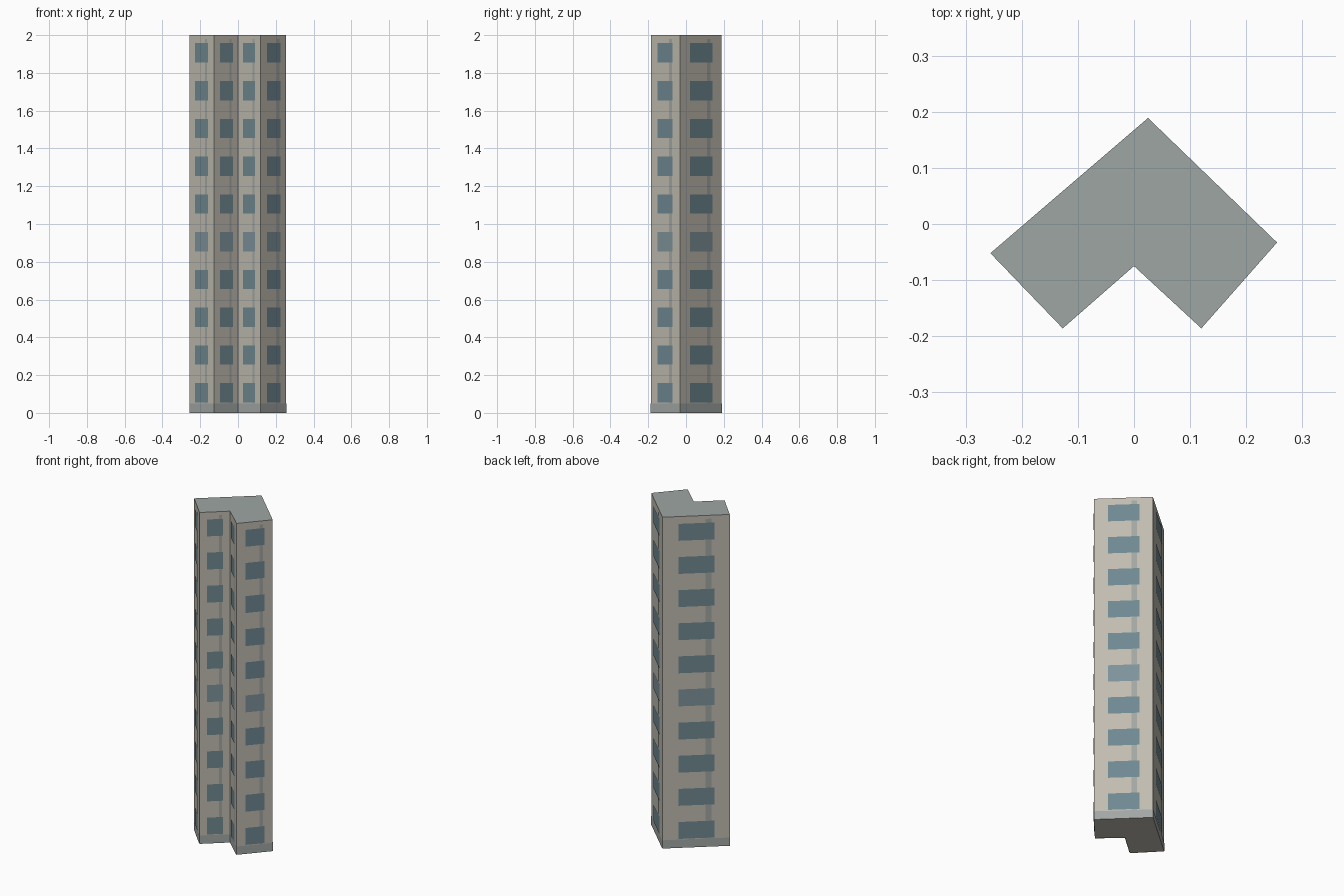
import bpy
import bmesh
from mathutils import Vector

if "Cube" in bpy.data.objects:
    bpy.data.objects.remove(bpy.data.objects["Cube"])

HEIGHT = 2.0
FLOORS = 10
OFFSET = 0.0015
# Footprint, counter-clockwise seen from above
PLAN = [(0.025, 0.189), (-0.256, -0.052), (-0.127, -0.186),
        (0.0, -0.075), (0.12, -0.186), (0.255, -0.033)]
SIDES = list(zip(PLAN, PLAN[1:] + PLAN[:1]))


def material(name, rgb):
    mat = bpy.data.materials.new(name)
    mat.diffuse_color = (*rgb, 1)
    mat.use_nodes = True
    mat.node_tree.nodes["Principled BSDF"].inputs["Base Color"].default_value = mat.diffuse_color
    return mat


def make_object(name, bm, *mats):
    mesh = bpy.data.meshes.new(name)
    bm.to_mesh(mesh)
    bm.free()
    for mat in mats:
        mesh.materials.append(mat)
    obj = bpy.data.objects.new(name, mesh)
    bpy.context.collection.objects.link(obj)
    return obj


def add_panel(bm, side, u0, u1, z0, z1, offset, index=0):
    """Flat panel on one wall, u running 0..1 left to right from outside."""
    a, b = (Vector((*p, 0)) for p in side)
    along = b - a
    out = along.cross(Vector((0, 0, 1))).normalized() * offset
    verts = [bm.verts.new(a + along * u + out + Vector((0, 0, z)))
             for u, z in ((u0, z0), (u1, z0), (u1, z1), (u0, z1))]
    bm.faces.new(verts).material_index = index


wall = material("wall", (0.53, 0.505, 0.44))
roof = material("roof", (0.34, 0.38, 0.365))
stone = material("base_stone", (0.36, 0.39, 0.38))
strip = material("strip", (0.36, 0.385, 0.36))
glass = material("glass", (0.16, 0.25, 0.285))
light_glass = material("light_glass", (0.21, 0.29, 0.325))

# Tower body: extruded footprint with a grey roof face
bm = bmesh.new()
base = bm.faces.new([bm.verts.new((x, y, 0)) for x, y in PLAN])
top = bmesh.ops.extrude_face_region(bm, geom=[base], use_keep_orig=True)["geom"]
bmesh.ops.translate(bm, vec=(0, 0, HEIGHT),
                    verts=[v for v in top if isinstance(v, bmesh.types.BMVert)])
bmesh.ops.recalc_face_normals(bm, faces=bm.faces)
for face in bm.faces:
    if face.normal.z > 0.9:
        face.material_index = 1
make_object("tower_body", bm, wall, roof)

# Base band around the foot
bm = bmesh.new()
for side in SIDES:
    add_panel(bm, side, 0, 1, 0, 0.05, OFFSET)
make_object("base_band", bm, stone)

# Vertical strip behind the windows on every wall
bm = bmesh.new()
for side in SIDES:
    add_panel(bm, side, 0.64, 0.73, 0.05, 1.98, OFFSET)
make_object("wall_strips", bm, strip)

# One window per storey on every wall, one storey slightly lighter
bm = bmesh.new()
for side in SIDES:
    for floor in range(FLOORS):
        z = 0.055 + floor * HEIGHT / FLOORS
        add_panel(bm, side, 0.24, 0.77, z, z + 0.102, OFFSET * 2,
                  1 if floor == 4 else 0)
make_object("windows", bm, glass, light_glass)
